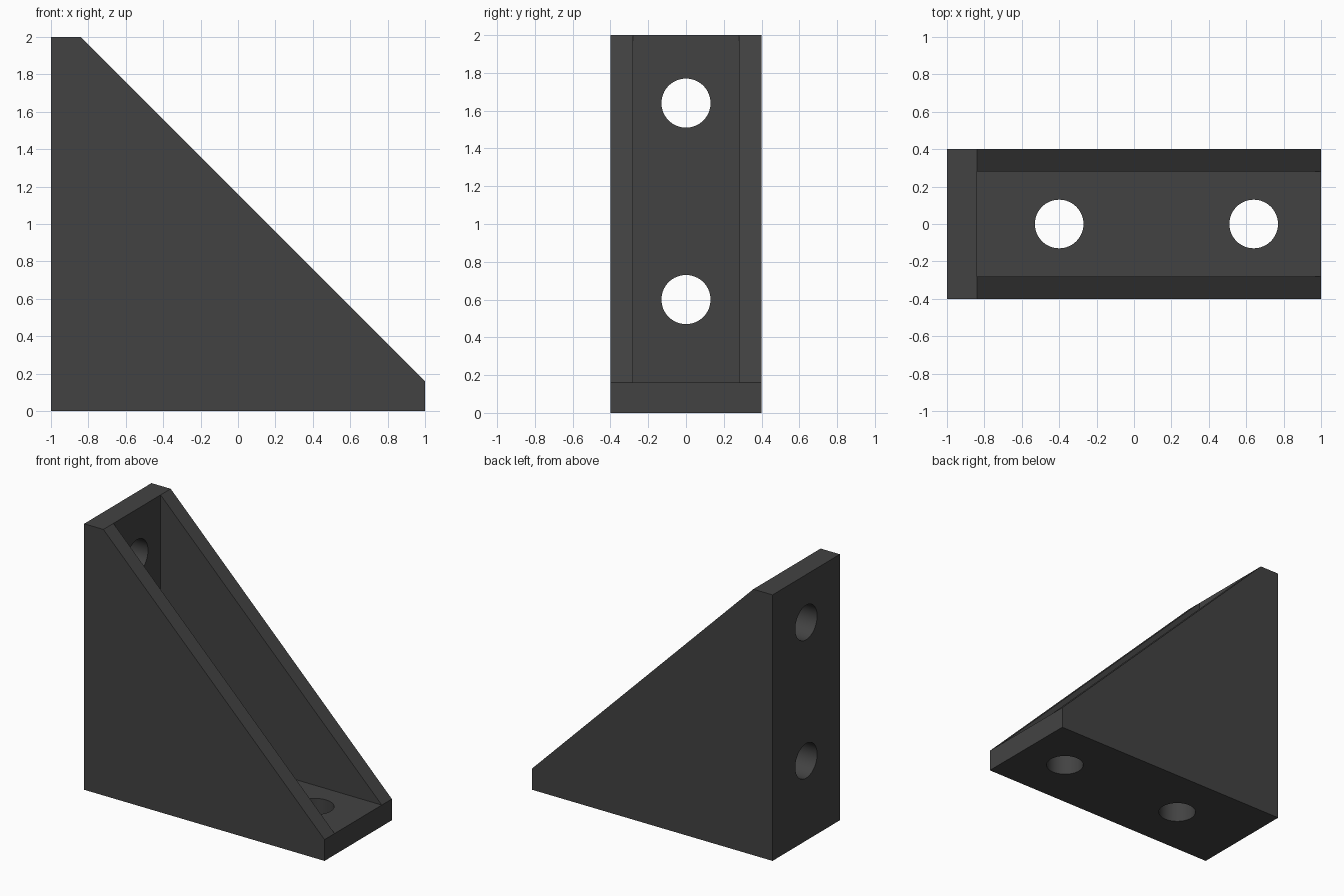
import bpy, bmesh, math

if "Cube" in bpy.data.objects:
    bpy.data.objects.remove(bpy.data.objects["Cube"])

T = 0.16              # plate thickness
HALF = 0.40           # half width of the bracket
INNER = 0.28          # half width between the side walls
R = 0.13              # bolt hole radius
HOLES = (0.60, 1.64)  # hole distances along each plate
STEPS = 32            # segments per half hole

dark = bpy.data.materials.new("dark grey")
dark.diffuse_color = (0.055, 0.055, 0.055, 1)
dark.use_nodes = True
dark.node_tree.nodes["Principled BSDF"].inputs["Base Color"].default_value = dark.diffuse_color

bm = bmesh.new()


def base(u, y, w):
    """u runs along the floor plate, w through its thickness."""
    return (u - 1, y, w)


def back(u, y, w):
    """u runs up the back plate, w through its thickness."""
    return (w - 1, y, u)


def face(points, smooth=False):
    f = bm.faces.new([bm.verts.new(p) for p in points])
    f.smooth = smooth


def arc(c, side):
    """Half circle around a hole centre, on one side of the middle line."""
    return [(c - R * math.cos(math.pi * i / STEPS),
             side * R * math.sin(math.pi * i / STEPS)) for i in range(STEPS + 1)]


for s in (1, -1):
    for place in (base, back):
        # Outer and inner plate surfaces with half-hole cut-outs
        for start, width, w in ((0, HALF, 0), (T, INNER, T)):
            outline = [(start, 0)]
            for c in HOLES:
                outline += arc(c, s)
            outline += [(2, 0), (2, s * width), (start, s * width)]
            face([place(u, y, w) for u, y in outline])
        # Hole walls
        for c in HOLES:
            a = arc(c, s)
            for p, q in zip(a, a[1:]):
                face([place(*p, 0), place(*q, 0), place(*q, T), place(*p, T)], True)
        # Blunt plate end
        face([place(2, 0, 0), place(2, s * HALF, 0), place(2, s * HALF, T),
              place(2, s * INNER, T), place(2, 0, T)])
    # Side wall: outside, inside and sloping rim
    face([(x, s * HALF, z) for x, z in
          ((-1, 0), (1, 0), (1, T), (T - 1, 2), (-1, 2))])
    face([(x, s * INNER, z) for x, z in ((T - 1, T), (1, T), (T - 1, 2))])
    face([(1, s * INNER, T), (1, s * HALF, T),
          (T - 1, s * HALF, 2), (T - 1, s * INNER, 2)])

# Weld into one closed solid with crisp edges around the flat faces
bmesh.ops.remove_doubles(bm, verts=bm.verts[:], dist=0.0005)
bmesh.ops.recalc_face_normals(bm, faces=bm.faces[:])
for e in bm.edges:
    e.smooth = all(f.smooth for f in e.link_faces)

mesh = bpy.data.meshes.new("corner_bracket")
bm.to_mesh(mesh)
bm.free()
mesh.materials.append(dark)
bracket = bpy.data.objects.new("corner_bracket", mesh)
bpy.context.collection.objects.link(bracket)
